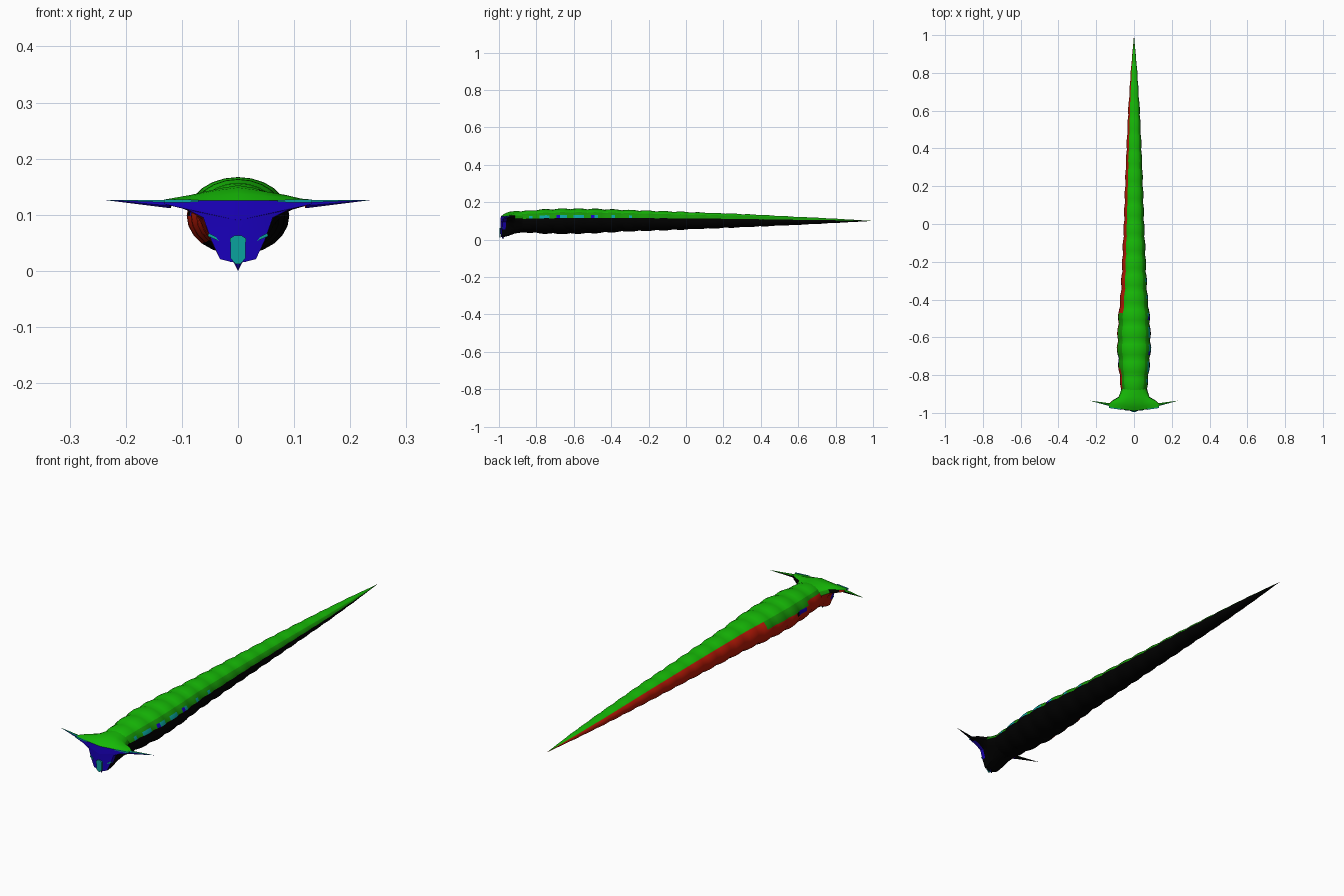
import bpy, bmesh, math
from mathutils import Vector

if "Cube" in bpy.data.objects:
    bpy.data.objects.remove(bpy.data.objects["Cube"])


def material(name, rgb):
    m = bpy.data.materials.new(name)
    m.diffuse_color = (*rgb, 1)
    m.use_nodes = True
    m.node_tree.nodes["Principled BSDF"].inputs["Base Color"].default_value = m.diffuse_color
    return m


GREEN, RED, BLUE, BLACK, TEAL, DARK = range(6)
MATS = [material("green", (0.008, 0.50, 0.002)), material("red", (0.48, 0.010, 0.002)),
        material("blue", (0.010, 0.0, 0.50)), material("black", (0.0, 0.0, 0.0)),
        material("teal", (0.003, 0.36, 0.34)), material("dark green", (0.008, 0.30, 0.002))]


def horn_color(f):
    n = f.normal
    if n.y < -0.2:
        return TEAL if n.z > 0.1 else BLUE
    if n.z > 0.35:
        return GREEN
    return RED if n.x < -0.6 else BLACK


def finish(name, bm, rule, smooth=True):
    bmesh.ops.recalc_face_normals(bm, faces=bm.faces)
    bm.normal_update()
    for f in bm.faces:
        f.material_index = rule(f)
    me = bpy.data.meshes.new(name)
    bm.to_mesh(me)
    bm.free()
    for m in MATS:
        me.materials.append(m)
    ob = bpy.data.objects.new(name, me)
    bpy.context.collection.objects.link(ob)
    if smooth:
        bpy.ops.object.select_all(action='DESELECT')
        ob.select_set(True)
        bpy.context.view_layer.objects.active = ob
        bpy.ops.object.shade_smooth_by_angle(angle=math.radians(30))
    return ob


def loft(rings, start, end):
    """Skin rings of points and close both ends with a fan to a point."""
    bm = bmesh.new()
    vs = [[bm.verts.new(p) for p in r] for r in rings]
    n = len(vs[0])
    for a, b in zip(vs, vs[1:]):
        for i in range(n):
            j = (i + 1) % n
            bm.faces.new((a[i], a[j], b[j], b[i]))
    for ring, tip in ((vs[0], start), (vs[-1], end)):
        t = bm.verts.new(tip)
        for i in range(n):
            bm.faces.new((ring[i], ring[(i + 1) % n], t))
    return bm


# Segmented tapering body: y, half width, top z, bottom z
SPINE = [(-0.95, 0.055, 0.140, 0.050), (-0.88, 0.068, 0.152, 0.040),
         (-0.78, 0.080, 0.161, 0.033), (-0.65, 0.090, 0.166, 0.030),
         (-0.50, 0.084, 0.165, 0.034), (-0.35, 0.069, 0.160, 0.042),
         (0.00, 0.054, 0.148, 0.054), (0.30, 0.044, 0.137, 0.066),
         (0.60, 0.031, 0.122, 0.079), (0.80, 0.018, 0.112, 0.089),
         (1.00, 0.0, 0.100, 0.100)]


def spine_at(y):
    for a, b in zip(SPINE, SPINE[1:]):
        if y <= b[0]:
            t = (y - a[0]) / (b[0] - a[0])
            return [p + (q - p) * t for p, q in zip(a[1:], b[1:])]
    return SPINE[-1][1:]


SIDES, PERIOD = 24, 0.092
rings = []
for k in range(106):
    y = -0.95 + k * PERIOD / 5
    if y > 0.985:
        break
    w, top, bot = spine_at(y)
    bulge = 0.945 + 0.08 * abs(math.sin(math.pi * (y + 0.895) / PERIOD))
    mid, h = (top + bot) / 2, (top - bot) / 2
    rings.append([(w * bulge * math.cos(2 * math.pi * i / SIDES), y,
                   mid + h * bulge * math.sin(2 * math.pi * i / SIDES))
                  for i in range(SIDES)])


def body_color(f):
    # green back, red left flank, black belly and right flank
    c = f.calc_center_median()
    w, top, bot = spine_at(c.y)
    s = (c.z - (top + bot) / 2) / max((top - bot) / 2, 0.001)
    step = int((c.y + 0.95) / (PERIOD / 5))
    if c.x < 0:
        # small blue and black notch in the left flank
        if 0.0 < s < 0.25 and -0.74 < c.y < -0.67:
            return BLUE if c.y < -0.70 else BLACK
        swell = -0.76 < c.y < -0.48
        if s > (0.25 if swell else 0.45 if c.y < -0.48 else 0.65):
            return DARK if c.y < -0.48 and s < 0.7 else GREEN
        return RED if s > -0.7 else BLACK
    # teal and blue flecks along the seam of the right flank
    if 0.25 < s < 0.5:
        if -0.84 < c.y < -0.48 and step % 5 in (0, 1, 4):
            return BLUE if step % 10 == 4 else TEAL
        if -0.48 < c.y < -0.25 and step % 5 == 0:
            return TEAL
    if s > 0.7:
        return GREEN
    return DARK if s > 0.3 else BLACK


finish("body", loft(rings, (0, -0.95, 0.095), (0, 1.0, 0.1)), body_color)

# Broad flat-topped head: half outline from crown to chin
HALF = [(0, .125), (.05, .125), (.10, .125), (.132, .125), (.132, .119), (.09, .109),
        (.062, .095), (.048, .055), (.032, .021), (.013, .016), (0, .014)]
N = len(HALF) - 1


def head_ring(y, blend, slope, lift=0, rx=0.068, rz=0.056):
    half = []
    for i, (x, z) in enumerate(HALF):
        a = math.pi * (0.5 - i / N)
        bx, bz = rx * math.cos(a), 0.095 + rz * math.sin(a)
        up = lift * (1 - x / 0.16) if i < 4 else 0
        half.append((x + (bx - x) * blend, y + slope * x, z + up + (bz - z) * blend))
    return half + [(-x, yy, z) for x, yy, z in half[-2:0:-1]]


def head_color(f):
    c, n = f.calc_center_median(), f.normal
    if n.z > 0.3:
        return DARK if n.z < 0.8 and c.y > -0.95 else GREEN
    if n.y < -0.3 or (c.y < -0.958 and c.z > 0.05):
        return BLUE
    return RED if n.x < -0.5 else BLACK


head = loft([head_ring(-0.99, 0, 0.15), head_ring(-0.972, 0.02, 0.16, 0.012),
             head_ring(-0.948, 0.25, 0.10, 0.017), head_ring(-0.915, 0.75, 0, 0.008),
             head_ring(-0.87, 1, 0)],
            (0, -0.992, 0.09), (0, -0.86, 0.095))
finish("head", head, head_color)


def spike(name, base, tip, radius, flat, rule=horn_color, sides=8):
    base, tip = Vector(base), Vector(tip)
    d = (tip - base).normalized()
    u = d.cross(Vector((0, 1, 0))).normalized()
    v = d.cross(u)
    ring = [base + u * math.cos(2 * math.pi * (i + .5) / sides) * radius
            + v * math.sin(2 * math.pi * (i + .5) / sides) * radius * flat
            for i in range(sides)]
    finish(name, loft([ring], base, tip), rule)


# Side horns and chin spike
for s, side in ((-1, "left"), (1, "right")):
    spike(side + "_horn", (s * 0.12, -0.958, 0.119), (s * 0.236, -0.935, 0.126), 0.008, 1.1)
spike("chin_spike", (0, -0.98, 0.024), (0, -0.978, 0.0), 0.013, 0.8,
      lambda f: BLUE if f.normal.y < 0.2 else BLACK)


# Thin coloured plates on the face
def plate(name, pts, depth=0.005):
    bm = bmesh.new()
    f = bm.faces.new([bm.verts.new(p) for p in pts])
    out = bmesh.ops.extrude_face_region(bm, geom=[f])
    moved = [g for g in out["geom"] if isinstance(g, bmesh.types.BMVert)]
    bmesh.ops.translate(bm, verts=moved, vec=(0, depth, 0))
    finish(name, bm, lambda f: TEAL, smooth=False)


plate("tongue", [(x, -0.996, z) for x, z in
                 ((-.014, .058), (-.006, .063), (.006, .063), (.014, .058),
                  (.013, .022), (.004, .012), (-.004, .012), (-.013, .022))])
for s, side in ((-1, "left"), (1, "right")):
    plate(side + "_eye", [(s * x, -0.993 + 0.15 * x, z) for x, z in
                          ((.034, .053), (.054, .062), (.052, .067), (.040, .061))])
    plate(side + "_brow", [(s * x, -0.994 + 0.15 * x, z) for x, z in
                           ((.07, .1225), (.132, .1215), (.132, .1275), (.07, .1265))])
